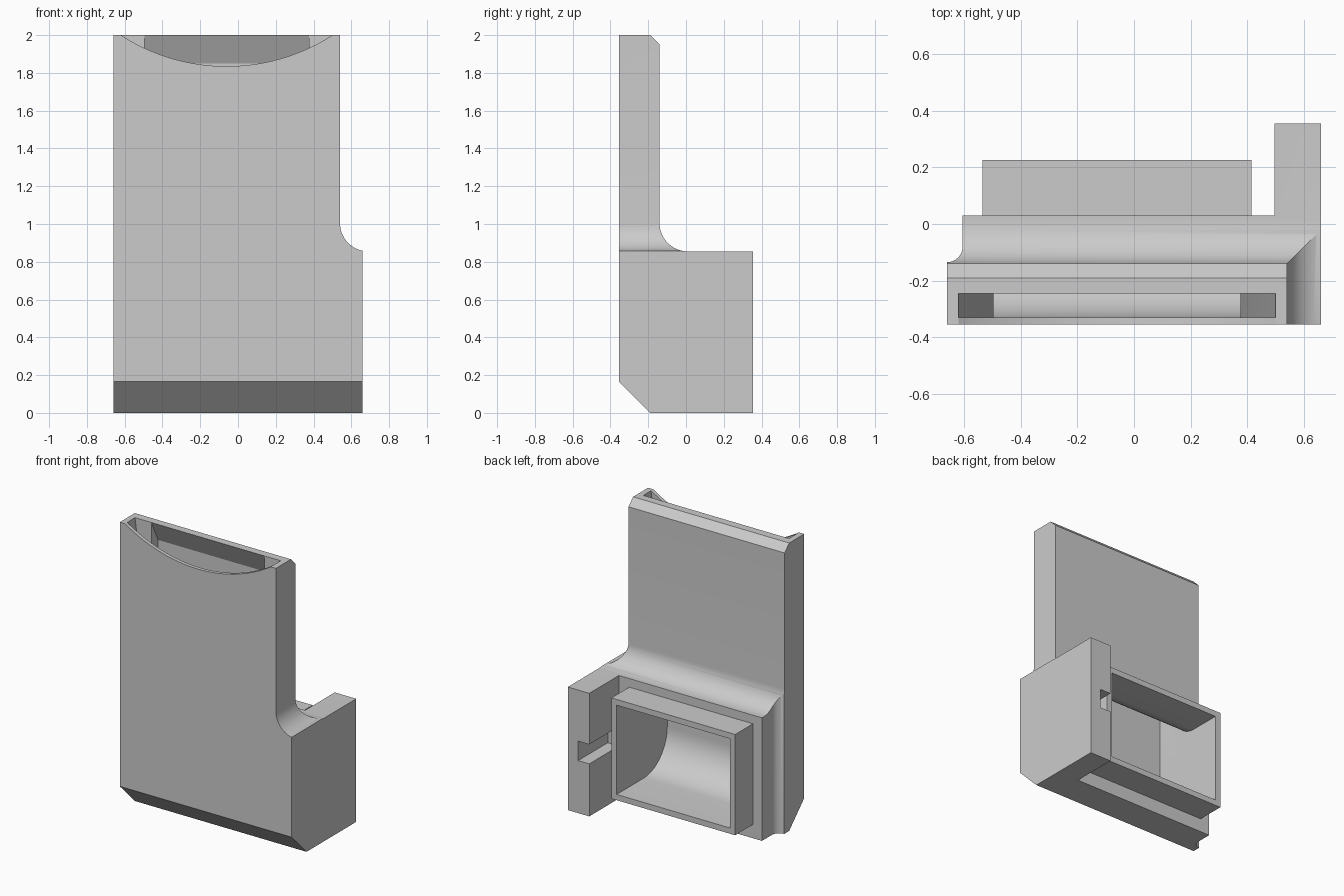
import bpy, bmesh, math
from mathutils import Vector

cube = bpy.data.objects.get("Cube")
if cube:
    bpy.data.objects.remove(cube, do_unlink=True)

gray = bpy.data.materials.new("plain_gray")
gray.use_nodes = True
gray.diffuse_color = (0.6, 0.6, 0.6, 1)
gray.node_tree.nodes["Principled BSDF"].inputs["Base Color"].default_value = (0.6, 0.6, 0.6, 1)


def arc(cx, cy, r, start, end, steps=14):
    angles = [math.radians(start + (end - start) * i / steps) for i in range(steps + 1)]
    return [(cx + r * math.cos(a), cy + r * math.sin(a)) for a in angles]


def prism(name, points, axis, low, high):
    """Extrude a 2D outline along an axis."""
    place = {"x": lambda p: Vector((low, p[0], p[1])),
             "y": lambda p: Vector((p[0], low, p[1])),
             "z": lambda p: Vector((p[0], p[1], low))}[axis]
    step = Vector([(high - low) * (axis == a) for a in "xyz"])
    bm = bmesh.new()
    face = bm.faces.new([bm.verts.new(place(p)) for p in points])
    top = bmesh.ops.extrude_face_region(bm, geom=[face])["geom"]
    bmesh.ops.translate(bm, vec=step, verts=[v for v in top if isinstance(v, bmesh.types.BMVert)])
    bmesh.ops.recalc_face_normals(bm, faces=bm.faces)
    mesh = bpy.data.meshes.new(name)
    bm.to_mesh(mesh)
    bm.free()
    mesh.materials.append(gray)
    obj = bpy.data.objects.new(name, mesh)
    bpy.context.collection.objects.link(obj)
    return obj


def box(name, x, y, z):
    return prism(name, [(x[0], y[0]), (x[1], y[0]), (x[1], y[1]), (x[0], y[1])], "z", *z)


def combine(target, tool, operation):
    """Apply a boolean and discard the tool."""
    mod = target.modifiers.new(operation, "BOOLEAN")
    mod.operation, mod.object, mod.solver = operation, tool, "EXACT"
    bpy.context.view_layer.objects.active = target
    bpy.ops.object.modifier_apply(modifier=mod.name)
    bpy.data.objects.remove(tool, do_unlink=True)


# Housing: the common volume of its side, front and plan outlines
side = [(-0.355, 0.165), (-0.19, 0), (0.355, 0), (0.355, 0.855)]
side += arc(0.01, 1.005, 0.15, 270, 180) + [(-0.14, 1.95), (-0.19, 2), (-0.355, 2)]
front = [(-0.66, 0), (0.66, 0)] + arc(0.69, 1.005, 0.15, 258.5, 180) + [(0.54, 2), (-0.66, 2)]
plan = [(-0.66, -0.355), (0.66, -0.355), (0.66, 0.355), (0.495, 0.355), (0.495, 0.03), (-0.605, 0.03)]
plan += arc(-0.66, -0.08, 0.055, 0, -90, 8)

housing = prism("housing", side, "x", -0.7, 0.7)
combine(housing, prism("front_outline", front, "y", -0.5, 0.5), "INTERSECT")
combine(housing, prism("plan_outline", plan, "z", -0.1, 2.1), "INTERSECT")

# Rectangular outlet collar
combine(housing, box("collar", (-0.535, 0.415), (-0.02, 0.225), (0.095, 0.795)), "UNION")

# Curved chute from the top slot to the collar
chute = [(-0.33, 2.05)] + arc(-0.07, 0.395, 0.26, 180, 270)
chute += [(0.3, 0.135), (0.3, 0.755)] + arc(0.01, 0.935, 0.18, 270, 180)
chute += [(-0.17, 1.85), (-0.245, 2), (-0.245, 2.05)]
combine(housing, prism("chute", chute, "x", -0.495, 0.375), "DIFFERENCE")

# Wide slot mouth tapering down to the chute width
mouth = [(-0.626, 2.05), (-0.4825, 0.9), (0.3625, 0.9), (0.506, 2.05)]
combine(housing, prism("mouth", mouth, "y", -0.33, -0.245), "DIFFERENCE")

# Shallow curved scoop in the front wall
scoop = arc(-0.06, 2.868, 1.033, 236, 304, 40)
combine(housing, prism("scoop", scoop, "y", -0.4, -0.3), "DIFFERENCE")

# Notch along the inner face of the side arm
combine(housing, box("notch", (0.45, 0.58), (0.03, 0.4), (0.365, 0.5)), "DIFFERENCE")

bpy.ops.object.select_all(action="DESELECT")
housing.select_set(True)
bpy.context.view_layer.objects.active = housing
bpy.ops.object.shade_smooth_by_angle(angle=math.radians(25))
